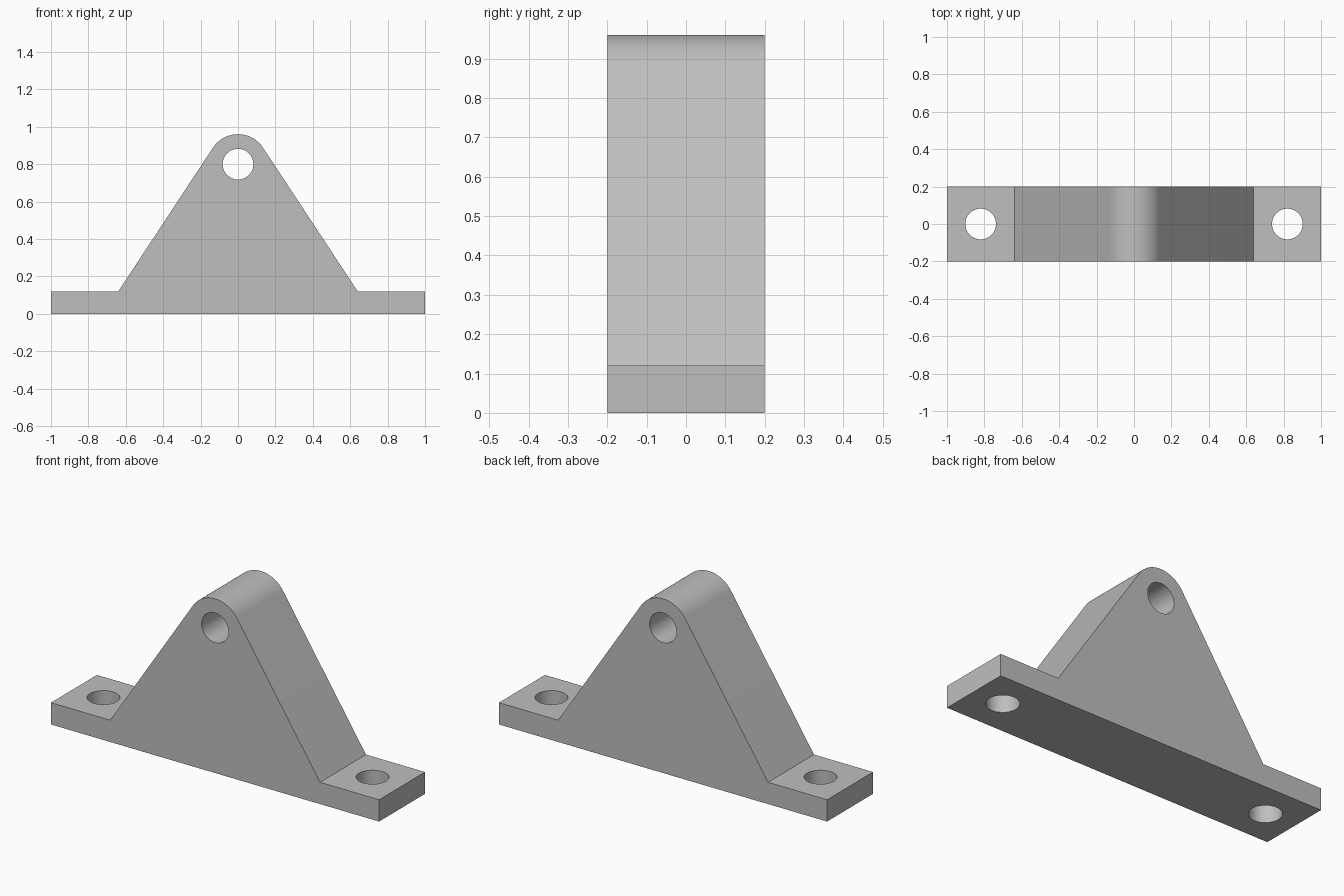
import bpy
import bmesh
from math import acos, atan2, cos, hypot, pi, radians, sin
from mathutils import Matrix, Vector

cube = bpy.data.objects.get("Cube")
if cube:
    bpy.data.objects.remove(cube, do_unlink=True)

# Main dimensions
HALF_LENGTH, HALF_DEPTH, BASE_H = 1.0, 0.2, 0.12
FOOT_X = 0.64
PIN_Z, NOSE_R, HOLE_R = 0.8, 0.16, 0.082
BOLT_X = 0.82

# Single grey finish
grey = bpy.data.materials.new("plain grey")
grey.use_nodes = True
colour = (0.52, 0.52, 0.52, 1)
grey.diffuse_color = colour
grey.node_tree.nodes["Principled BSDF"].inputs["Base Color"].default_value = colour


def make_object(name, bm):
    mesh = bpy.data.meshes.new(name)
    bm.to_mesh(mesh)
    bm.free()
    mesh.materials.append(grey)
    obj = bpy.data.objects.new(name, mesh)
    bpy.context.collection.objects.link(obj)
    return obj


def hole_cutter(name, location, rotation=Matrix()):
    bm = bmesh.new()
    bmesh.ops.create_cone(bm, cap_ends=True, segments=64, radius1=HOLE_R,
                          radius2=HOLE_R, depth=1.0,
                          matrix=Matrix.Translation(location) @ rotation)
    obj = make_object(name, bm)
    obj.hide_render = True
    return obj


# Bracket outline: flat base, sloping sides tangent to a rounded nose
drop = BASE_H - PIN_Z
start = atan2(drop, FOOT_X) + acos(NOSE_R / hypot(FOOT_X, drop))
steps = 32
outline = [(-HALF_LENGTH, 0), (HALF_LENGTH, 0), (HALF_LENGTH, BASE_H), (FOOT_X, BASE_H)]
for i in range(steps + 1):
    a = start + (pi - 2 * start) * i / steps
    outline.append((NOSE_R * cos(a), PIN_Z + NOSE_R * sin(a)))
outline += [(-FOOT_X, BASE_H), (-HALF_LENGTH, BASE_H)]

# Extrude the outline through the depth
bm = bmesh.new()
front = bm.faces.new([bm.verts.new((x, -HALF_DEPTH, z)) for x, z in outline])
swept = bmesh.ops.extrude_face_region(bm, geom=[front], use_keep_orig=True)
bmesh.ops.translate(bm, vec=(0, 2 * HALF_DEPTH, 0),
                    verts=[g for g in swept["geom"] if isinstance(g, bmesh.types.BMVert)])
bmesh.ops.recalc_face_normals(bm, faces=bm.faces)
bracket = make_object("mounting_bracket", bm)

# Pin hole through the nose and a bolt hole in each base tab
cutters = [hole_cutter("pin_hole_cutter", Vector((0, 0, PIN_Z)), Matrix.Rotation(pi / 2, 4, "X"))]
for side, label in ((1, "left"), (-1, "right")):
    cutters.append(hole_cutter(label + "_bolt_hole_cutter", Vector((side * BOLT_X, 0, 0))))

bpy.ops.object.select_all(action="DESELECT")
bpy.context.view_layer.objects.active = bracket
bracket.select_set(True)
for cutter in cutters:
    mod = bracket.modifiers.new(cutter.name, "BOOLEAN")
    mod.operation = "DIFFERENCE"
    mod.solver = "EXACT"
    mod.object = cutter
    bpy.ops.object.modifier_apply(modifier=mod.name)
    bpy.data.objects.remove(cutter, do_unlink=True)

# Smooth curved walls, crisp edges
bpy.ops.object.shade_smooth_by_angle(angle=radians(25))
